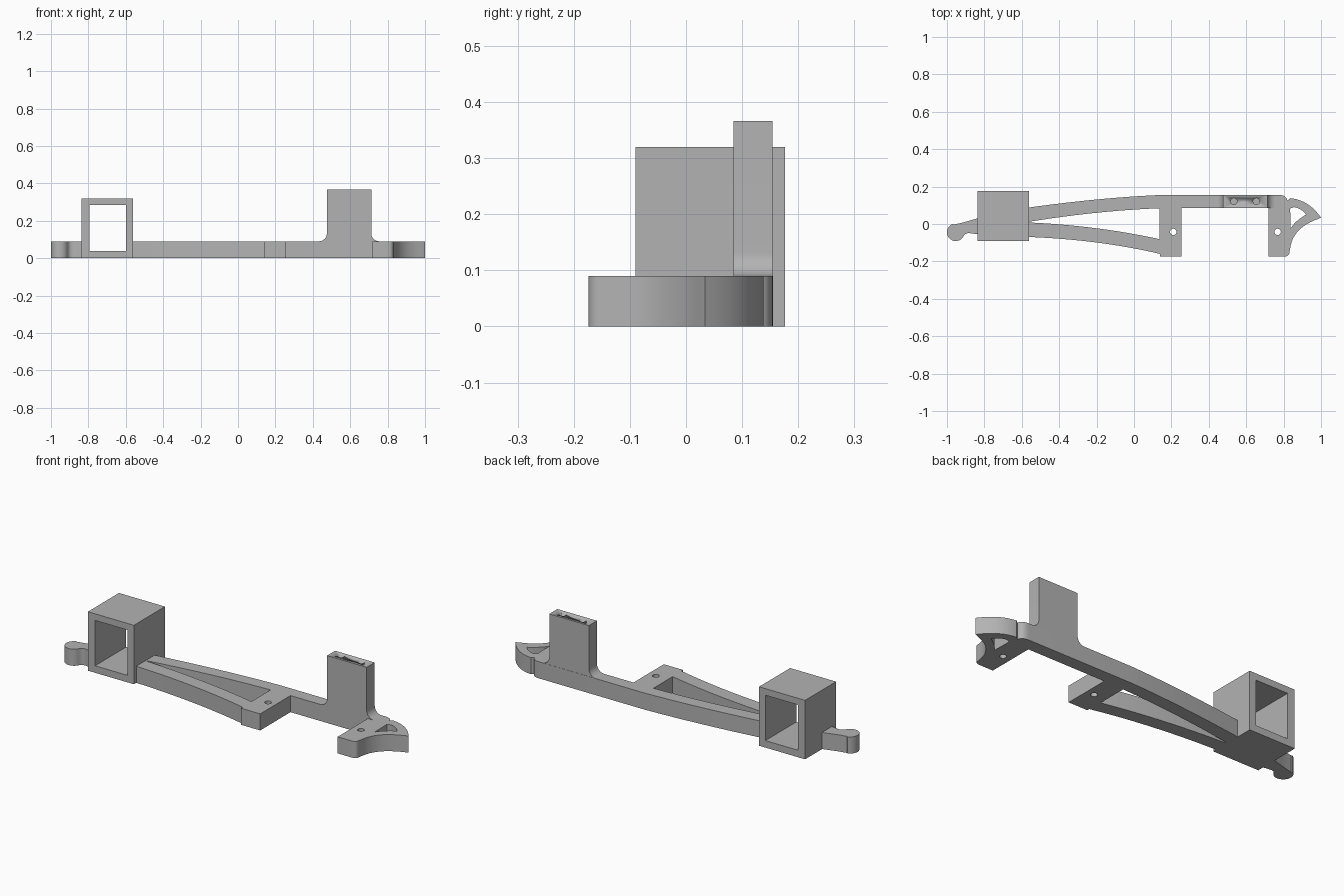
import bpy, math
from mathutils import Vector

if "Cube" in bpy.data.objects:
    bpy.data.objects.remove(bpy.data.objects["Cube"])

grey = bpy.data.materials.new("light grey plastic")
grey.use_nodes = True
COLOUR = (0.45, 0.45, 0.45, 1)
grey.diffuse_color = COLOUR
grey.node_tree.nodes["Principled BSDF"].inputs["Base Color"].default_value = COLOUR


def bow(a, m, b, n=12):
    """Smooth curve from a to b passing through m at its middle."""
    a, m, b = Vector(a), Vector(m), Vector(b)
    c = 2 * m - (a + b) / 2
    ts = [i / n for i in range(n + 1)]
    return [a * (1 - t) ** 2 + c * 2 * t * (1 - t) + b * t * t for t in ts]


def arc(x, y, r, start, end, n=10):
    angles = [math.radians(start + (end - start) * i / n) for i in range(n + 1)]
    return [(x + r * math.cos(a), y + r * math.sin(a)) for a in angles]


def rect(x0, x1, y0, y1):
    return [(x0, y0), (x1, y0), (x1, y1), (x0, y1)]


def hole(x, y, r):
    return arc(x, y, r, 0, 345, 23)


def extrude(name, loops, low, high, upright=False):
    """Extrude an outline with holes along z, or along y when upright."""
    curve = bpy.data.curves.new(name, 'CURVE')
    curve.dimensions = '2D'
    curve.fill_mode = 'BOTH'
    curve.extrude = (high - low) / 2
    for loop in loops:
        spline = curve.splines.new('POLY')
        spline.points.add(len(loop) - 1)
        for point, p in zip(spline.points, loop):
            point.co = (p[0], p[1], 0, 1)
        spline.use_cyclic_u = True
    obj = bpy.data.objects.new(name, curve)
    bpy.context.collection.objects.link(obj)
    bpy.ops.object.select_all(action='DESELECT')
    obj.select_set(True)
    bpy.context.view_layer.objects.active = obj
    bpy.ops.object.convert(target='MESH')
    obj = bpy.context.object
    obj.name = name
    bpy.ops.object.mode_set(mode='EDIT')
    bpy.ops.mesh.select_all(action='SELECT')
    bpy.ops.mesh.remove_doubles(threshold=0.0001)
    bpy.ops.mesh.normals_make_consistent(inside=False)
    bpy.ops.object.mode_set(mode='OBJECT')
    middle = (low + high) / 2
    if upright:
        obj.rotation_euler.x = math.pi / 2
        obj.location.y = middle
    else:
        obj.location.z = middle
    obj.data.materials.clear()
    obj.data.materials.append(grey)
    bpy.ops.object.shade_smooth_by_angle(angle=math.radians(30))
    return obj


THICK = 0.09

# Flat frame: two bowed arms, a cross bar, a rear rail and a pointed fin
outline = (
    bow((-0.57, 0.087), (-0.2, 0.131), (0.14, 0.155))
    + bow((0.77, 0.155), (0.805, 0.148), (0.82, 0.125), 6)
    + bow((0.835, 0.138), (0.925, 0.108), (1.0, 0.034))
    + bow((0.985, 0.027), (0.88, -0.035), (0.835, -0.13))
    + bow((0.832, -0.145), (0.825, -0.167), (0.805, -0.174), 5)
    + [(0.72, -0.174), (0.72, 0.086), (0.255, 0.086), (0.255, -0.174), (0.14, -0.174)]
    + bow((0.14, -0.16), (-0.2, -0.099), (-0.57, -0.069))
)
arm_gap = (
    bow((-0.555, 0.013), (-0.2, 0.06), (0.137, 0.084))
    + bow((0.137, -0.081), (-0.2, -0.023), (-0.555, 0.008))
)
fin_gap = (
    [(0.835, 0.083)]
    + bow((0.855, 0.09), (0.89, 0.078), (0.92, 0.05), 6)
    + bow((0.915, 0.047), (0.87, 0.015), (0.837, -0.024), 6)
)
extrude("flat_frame", [outline, arm_gap, fin_gap,
                       hole(0.21, -0.042, 0.017), hole(0.768, -0.042, 0.017)], 0, THICK)

# Square sleeve, open front and back
extrude("square_sleeve", [rect(-0.838, -0.562, 0, 0.32), rect(-0.795, -0.6, 0.038, 0.284)],
        -0.09, 0.176, upright=True)

# Rounded hook at the end
hook = (
    [(-0.83, 0.032)]
    + bow((-0.9, 0.012), (-0.93, 0.004), (-0.965, -0.003), 4)
    + arc(-0.953, -0.044, 0.047, 110, 335, 20)
    + bow((-0.905, -0.056), (-0.89, -0.049), (-0.87, -0.05), 4)
    + [(-0.83, -0.056)]
)
extrude("end_hook", [hook], 0, THICK)

# Upright post with filleted foot
R = 0.042
post = (
    [(0.475, 0.366)]
    + arc(0.475 - R, THICK + R, R, 0, -90)
    + [(0.475 - R, THICK - 0.01), (0.713 + R, THICK - 0.01)]
    + arc(0.713 + R, THICK + R, R, 270, 180)
    + [(0.713, 0.366)]
)
upright = extrude("upright_post", [post], 0.085, 0.154, upright=True)

# Two blind screw holes in the post top
cutter = extrude("screw_hole_cutter", [hole(0.534, 0.121, 0.017), hole(0.654, 0.121, 0.017)],
                 0.25, 0.4)
cutter.hide_render = True
cutter.hide_viewport = True
cutter.display_type = 'WIRE'
cut = upright.modifiers.new("screw holes", 'BOOLEAN')
cut.operation = 'DIFFERENCE'
cut.solver = 'EXACT'
cut.object = cutter
